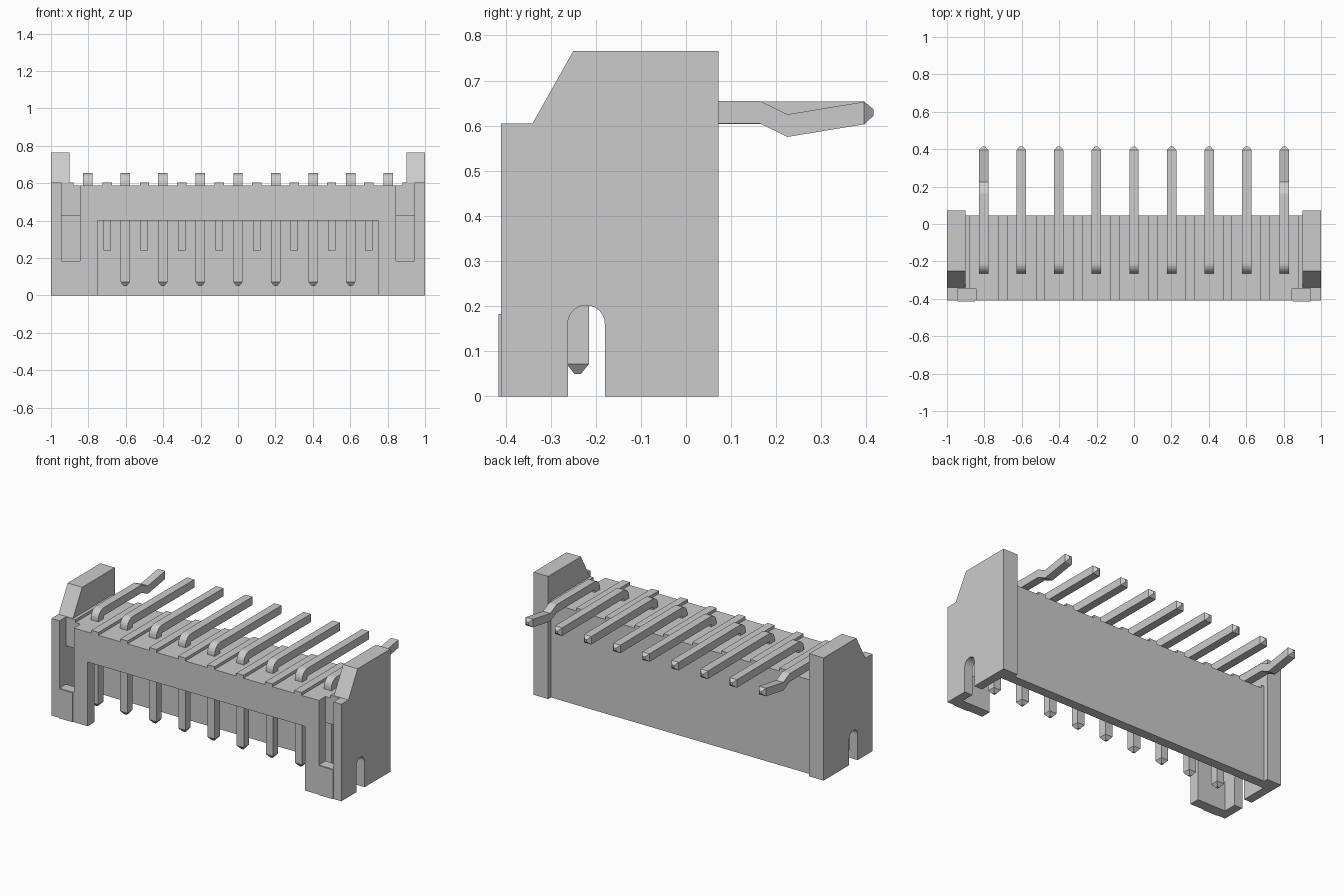
import bpy, bmesh, math

if "Cube" in bpy.data.objects:
    bpy.data.objects.remove(bpy.data.objects["Cube"])


def mesh_object(name, bm):
    bmesh.ops.recalc_face_normals(bm, faces=bm.faces)
    me = bpy.data.meshes.new(name)
    bm.to_mesh(me)
    bm.free()
    ob = bpy.data.objects.new(name, me)
    bpy.context.collection.objects.link(ob)
    return ob


def prism(name, profile, x0, x1):
    """Extrude a (y, z) outline from x0 to x1."""
    bm = bmesh.new()
    face = bm.faces.new([bm.verts.new((x0, y, z)) for y, z in profile])
    ext = bmesh.ops.extrude_face_region(bm, geom=[face])["geom"]
    verts = [v for v in ext if isinstance(v, bmesh.types.BMVert)]
    bmesh.ops.translate(bm, verts=verts, vec=(x1 - x0, 0, 0))
    return mesh_object(name, bm)


def box(name, x0, x1, y0, y1, z0, z1):
    return prism(name, [(y0, z0), (y1, z0), (y1, z1), (y0, z1)], x0, x1)


def boolean(target, tool, op):
    mod = target.modifiers.new(op, 'BOOLEAN')
    mod.operation, mod.solver, mod.object = op, 'EXACT', tool
    bpy.context.view_layer.objects.active = target
    bpy.ops.object.modifier_apply(modifier=mod.name)
    bpy.data.objects.remove(tool)


# Housing block with tall end plates
housing = box("housing", -0.95, 0.95, -0.41, 0.045, 0, 0.587)
plate = [(-0.41, 0), (0.072, 0), (0.072, 0.765), (-0.25, 0.765),
         (-0.34, 0.605), (-0.41, 0.605)]
for x0, x1 in ((-1, -0.9), (0.9, 1)):
    boolean(housing, prism("end_plate", plate, x0, x1), 'UNION')

# Cavity open at the bottom, and the wide front window
boolean(housing, box("cavity", -0.945, 0.945, -0.345, -0.015, -0.1, 0.425), 'DIFFERENCE')
boolean(housing, box("window", -0.75, 0.75, -0.5, -0.3, -0.1, 0.4), 'DIFFERENCE')

# Front corner slots
for x0, x1 in ((-0.945, -0.845), (0.845, 0.945)):
    boolean(housing, box("slot", x0, x1, -0.5, -0.345, 0.185, 0.9), 'DIFFERENCE')

# Round-topped notch through both ends
arch = [(-0.221 + 0.041 * math.cos(math.pi * i / 12), 0.161 + 0.041 * math.sin(math.pi * i / 12))
        for i in range(13)]
boolean(housing, prism("notch", [(-0.262, -0.1), (-0.18, -0.1)] + arch, -1.1, 1.1), 'DIFFERENCE')

# Roof ridges between the pins and ribs inside the back wall
for i in range(8):
    x = -0.7 + 0.2 * i
    box(f"roof_ridge_{i + 1}", x - 0.025, x + 0.025, -0.41, 0.045, 0.58, 0.605)
    box(f"inner_rib_{i + 1}", x - 0.02, x + 0.02, -0.06, -0.01, 0.24, 0.43)

# Raised roof ends and shallow pads below the slots
for s, side in ((-1, "left"), (1, "right")):
    box(f"{side}_roof_end", *sorted((s * 0.88, s * 0.91)), -0.345, 0.045, 0.58, 0.605)
    box(f"{side}_front_pad", *sorted((s * 0.85, s * 0.945)), -0.415, -0.40, 0, 0.183)


def pin(name, x, kinked):
    """Sweep a square section along an L path: (y, z, normal angle, scale)."""
    path = [(-0.24, 0.05, 0, 0.3), (-0.24, 0.072, 0, 1)]
    for i in range(7):
        t = math.radians(15 * i)
        path.append((-0.21 - 0.03 * math.cos(t), 0.60 + 0.03 * math.sin(t), t, 1))
    up = math.pi / 2
    if kinked:
        path += [(0.163, 0.63, up, 1), (0.225, 0.60, up, 1)]
    path += [(0.395, 0.628, up, 1), (0.415, 0.629, up, 0.3)]
    bm = bmesh.new()
    rings = []
    for y, z, t, k in path:
        h = 0.025 * k
        rings.append([bm.verts.new((x + a * h, y - b * h * math.cos(t), z + b * h * math.sin(t)))
                      for a, b in ((-1, -1), (1, -1), (1, 1), (-1, 1))])
    for r, q in zip(rings, rings[1:]):
        for j in range(4):
            bm.faces.new((r[j], r[(j + 1) % 4], q[(j + 1) % 4], q[j]))
    bm.faces.new(rings[0])
    bm.faces.new(rings[-1])
    return mesh_object(name, bm)


# Nine bent pins, the outer two with a retaining kink
for i in range(9):
    pin(f"pin_{i + 1}", -0.804 + 0.201 * i, i in (0, 8))
